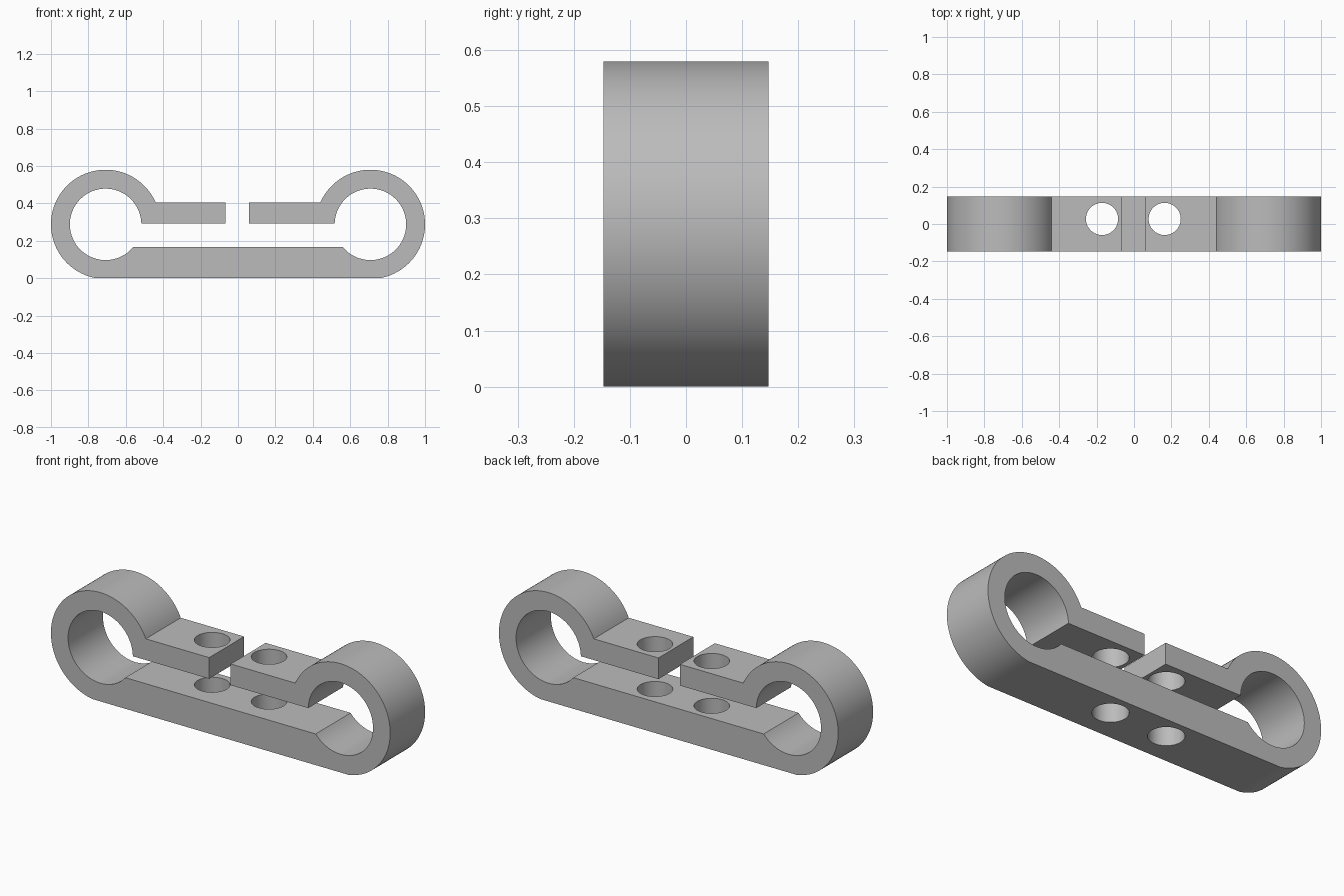
import bpy
import bmesh
from math import asin, acos, pi, sin, cos, radians

cube = bpy.data.objects.get("Cube")
if cube:
    bpy.data.objects.remove(cube, do_unlink=True)

# Main dimensions
RING_X, RING_Z = 0.708, 0.288
OUTER, INNER = 0.292, 0.191
BASE_TOP = 0.166
ARM_LOW, ARM_TOP = 0.292, 0.405
ARM_END_LEFT, ARM_END_RIGHT = 0.060, -0.067
HALF_DEPTH = 0.147

grey = bpy.data.materials.new("plain grey")
grey.use_nodes = True
grey.diffuse_color = (0.5, 0.5, 0.5, 1)
grey.node_tree.nodes["Principled BSDF"].inputs["Base Color"].default_value = grey.diffuse_color


def arc(radius, start, end, steps=96):
    """Points along an arc of the +x ring."""
    return [(RING_X + radius * cos(start + (end - start) * i / steps),
             RING_Z + radius * sin(start + (end - start) * i / steps))
            for i in range(steps + 1)]


def angle_at(radius, z):
    """Angle on the inward side of the ring at height z."""
    return pi - asin((z - RING_Z) / radius)


# Half outlines of the ring: inside runs up, outside runs down
inside = arc(INNER, angle_at(INNER, BASE_TOP) - 2 * pi, angle_at(INNER, ARM_LOW))
outside = arc(OUTER, angle_at(OUTER, ARM_TOP), -acos((OUTER**2 - RING_Z**2)**0.5 / OUTER))


def mirrored(points):
    return [(-x, z) for x, z in reversed(points)]


outline = (inside
           + [(ARM_END_LEFT, ARM_LOW), (ARM_END_LEFT, ARM_TOP)]
           + outside + mirrored(outside)
           + [(ARM_END_RIGHT, ARM_TOP), (ARM_END_RIGHT, ARM_LOW)]
           + mirrored(inside))

# Clamp body: the outline pushed through the depth
bm = bmesh.new()
face = bm.faces.new([bm.verts.new((x, -HALF_DEPTH, z)) for x, z in outline])
extruded = bmesh.ops.extrude_face_region(bm, geom=[face])
bmesh.ops.translate(bm, vec=(0, 2 * HALF_DEPTH, 0),
                    verts=[v for v in extruded["geom"] if isinstance(v, bmesh.types.BMVert)])
bmesh.ops.recalc_face_normals(bm, faces=bm.faces)
mesh = bpy.data.meshes.new("clamp_body")
bm.to_mesh(mesh)
bm.free()
mesh.materials.append(grey)
body = bpy.data.objects.new("clamp_body", mesh)
bpy.context.collection.objects.link(body)

# Screw holes through the arms and the base
cutters = []
for name, x in (("left_hole_cutter", 0.164), ("right_hole_cutter", -0.171)):
    bpy.ops.mesh.primitive_cylinder_add(vertices=72, radius=0.086, depth=1,
                                        location=(x, 0.027, 0.25))
    cutter = bpy.context.object
    cutter.name = name
    cutter.hide_render = True
    cutter.data.materials.append(grey)
    cutters.append(cutter)
    cut = body.modifiers.new(name, 'BOOLEAN')
    cut.operation = 'DIFFERENCE'
    cut.solver = 'EXACT'
    cut.object = cutter

bpy.ops.object.select_all(action='DESELECT')
body.select_set(True)
bpy.context.view_layer.objects.active = body
for modifier in list(body.modifiers):
    bpy.ops.object.modifier_apply(modifier=modifier.name)
for cutter in cutters:
    bpy.data.objects.remove(cutter, do_unlink=True)

# Smooth curves, crisp flats
bpy.ops.object.shade_smooth_by_angle(angle=radians(7))
